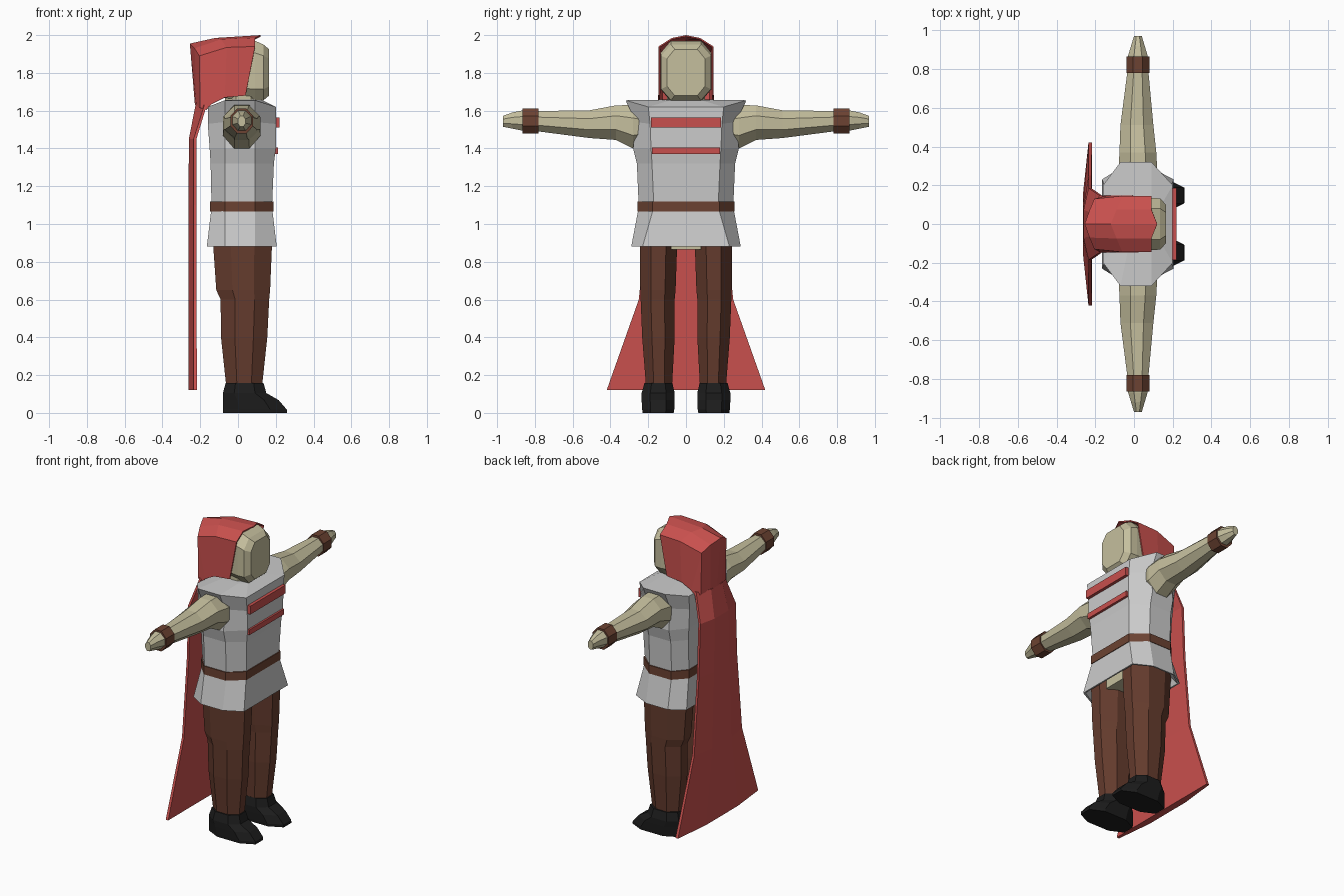
import bpy, bmesh

COLORS = {
    "red": (0.58, 0.08, 0.075, 1), "skin": (0.56, 0.52, 0.34, 1),
    "brown": (0.13, 0.045, 0.027, 1), "leather": (0.15, 0.055, 0.032, 1),
    "black": (0.012, 0.012, 0.012, 1),
}
MATS = {}
for key, col in COLORS.items():
    MATS[key] = bpy.data.materials.new(key)
    MATS[key].diffuse_color = col


def loft(name, rings, color=None, closed=True):
    """Skin a list of rings; closed rings get end caps."""
    bm = bmesh.new()
    vs = [[bm.verts.new(p) for p in ring] for ring in rings]
    n = len(vs[0])
    for a, b in zip(vs, vs[1:]):
        for i in range(n if closed else n - 1):
            j = (i + 1) % n
            bm.faces.new((a[i], a[j], b[j], b[i]))
    if closed:
        bm.faces.new(vs[0])
        bm.faces.new(vs[-1])
    bmesh.ops.recalc_face_normals(bm, faces=bm.faces[:])
    me = bpy.data.meshes.new(name)
    bm.to_mesh(me)
    bm.free()
    ob = bpy.data.objects.new(name, me)
    bpy.context.collection.objects.link(ob)
    if color:
        me.materials.append(MATS[color])
    return ob


def octagon(a0, a1, b0, b1, k=0.3):
    """Box outline with cut corners, as 2D points."""
    p, q = (a1 - a0) * k, (b1 - b0) * k
    return [(a0 + p, b0), (a1 - p, b0), (a1, b0 + q), (a1, b1 - q),
            (a1 - p, b1), (a0 + p, b1), (a0, b1 - q), (a0, b0 + q)]


def box(name, x0, x1, y0, y1, z0, z1, color):
    return loft(name, [[(x0, y0, z), (x1, y0, z), (x1, y1, z), (x0, y1, z)] for z in (z0, z1)], color)


def coat_ring(zc, zs, x0, x1, c, w, s0=-0.07, s1=0.09):
    """Torso octagon: front/back corners at zc, side corners at zs."""
    return [(x1, -c, zc), (x1, c, zc), (s1, w, zs), (s0, w, zs),
            (x0, c, zc), (x0, -c, zc), (s0, -w, zs), (s1, -w, zs)]


# Tunic, with hollow hem
loft("tunic", [
    coat_ring(0.95, 0.95, -0.13, 0.17, 0.17, 0.24),
    coat_ring(0.88, 0.88, -0.155, 0.195, 0.22, 0.28),
    coat_ring(0.88, 0.88, -0.165, 0.205, 0.23, 0.29),
    coat_ring(1.09, 1.09, -0.14, 0.18, 0.17, 0.25),
    coat_ring(1.32, 1.32, -0.145, 0.19, 0.18, 0.26),
    coat_ring(1.40, 1.40, -0.15, 0.20, 0.185, 0.28),
    coat_ring(1.53, 1.54, -0.16, 0.20, 0.19, 0.265),
    coat_ring(1.62, 1.655, -0.16, 0.20, 0.20, 0.32),
    coat_ring(1.655, 1.658, -0.06, 0.13, 0.08, 0.13, -0.03, 0.09),
])
loft("belt", [coat_ring(z, z, -0.147, 0.187, 0.177, 0.258) for z in (1.065, 1.12)], "leather")
box("upper_chest_stripe", 0.17, 0.22, -0.185, 0.185, 1.51, 1.565, "red")
box("lower_chest_stripe", 0.17, 0.212, -0.18, 0.18, 1.37, 1.405, "red")
box("pelvis", -0.10, 0.15, -0.08, 0.08, 0.865, 0.96, "skin")

# Neck and head
loft("neck", [[(x, y, z) for x, y in octagon(-0.07, 0.13, -0.1, 0.1)] for z in (1.60, 1.72)], "skin")
loft("head", [[(x, y, z) for y, z in octagon(-w, w, z0, z1, 0.2)] for x, w, z0, z1 in (
    (-0.14, 0.10, 1.70, 1.92), (-0.09, 0.125, 1.67, 1.955), (0.09, 0.135, 1.65, 1.97),
    (0.135, 0.132, 1.655, 1.95), (0.165, 0.10, 1.68, 1.925))], "skin")

# Hood shell: half profiles (x, y, z) from rim to ridge, mirrored in y
hood_rows = [
    [(0.04, 0.145, 1.68), (0.09, 0.145, 1.94), (0.09, 0.075, 1.985), (0.12, 0, 2.0)],
    [(-0.07, 0.147, 1.67), (-0.06, 0.145, 1.935), (-0.09, 0.075, 1.978), (-0.12, 0, 1.985)],
    [(-0.14, 0.147, 1.635), (-0.205, 0.13, 1.89), (-0.23, 0.07, 1.93), (-0.255, 0, 1.955)],
    [(-0.17, 0.147, 1.605), (-0.20, 0.13, 1.615), (-0.22, 0.06, 1.625), (-0.228, 0, 1.63)],
]
hood = loft("hood", [r + [(x, -y, z) for x, y, z in r[-2::-1]] for r in hood_rows], "red", closed=False)
bm = bmesh.new()
bm.from_mesh(hood.data)
top = max(bm.faces, key=lambda f: f.calc_center_median().z)
if top.normal.z < 0:
    bmesh.ops.reverse_faces(bm, faces=bm.faces[:])
bm.to_mesh(hood.data)
bm.free()
hood.modifiers.new("thickness", "SOLIDIFY").thickness = 0.008

# Cape: flat inside, bowed outside
loft("cape", [[(xi, -w, z), (xe, -w, z), (xo, -0.4 * w, z), (xo, 0.4 * w, z), (xe, w, z), (xi, w, z)]
              for z, w, xi, xe, xo in (
    (1.63, 0.147, -0.165, -0.178, -0.225), (1.45, 0.185, -0.22, -0.235, -0.26),
    (1.10, 0.20, -0.22, -0.235, -0.262), (0.60, 0.25, -0.22, -0.235, -0.262),
    (0.12, 0.42, -0.217, -0.235, -0.262))], "red")

for side, s in (("left", -1), ("right", 1)):
    # Arm with hand: y, x range, z range
    loft(side + "_arm", [[(x, s * y, z) for x, z in octagon(*r)] for y, *r in (
        (0.23, -0.07, 0.11, 1.42, 1.61), (0.28, -0.08, 0.12, 1.40, 1.63),
        (0.37, -0.075, 0.115, 1.445, 1.628), (0.51, -0.07, 0.10, 1.455, 1.602),
        (0.78, -0.035, 0.075, 1.49, 1.598), (0.87, -0.03, 0.07, 1.495, 1.60),
        (0.92, -0.015, 0.055, 1.505, 1.59), (0.97, 0.0, 0.04, 1.515, 1.572))], "skin")
    loft(side + "_cuff", [[(x, s * y, z) for x, z in octagon(-0.04, 0.08, 1.478, 1.612)]
                          for y in (0.78, 0.865)], "leather")
    # Trouser leg: z, x range, y range
    loft(side + "_leg", [[(x, s * y, z) for x, y in octagon(*r)] for z, *r in (
        (0.12, -0.06, 0.125, 0.075, 0.21), (0.40, -0.09, 0.155, 0.06, 0.232),
        (0.60, -0.092, 0.165, 0.06, 0.24), (0.65, -0.115, 0.17, 0.055, 0.242),
        (0.94, -0.135, 0.182, 0.045, 0.245))], "brown")
    # Shoe
    loft(side + "_shoe", [[(x, s * y, z) for x, y in octagon(*r, 0.26)] for z, *r in (
        (0.0, -0.08, 0.26, 0.065, 0.23), (0.018, -0.08, 0.258, 0.062, 0.232),
        (0.068, -0.08, 0.215, 0.06, 0.235), (0.105, -0.08, 0.15, 0.06, 0.235),
        (0.158, -0.065, 0.135, 0.072, 0.22))], "black")
